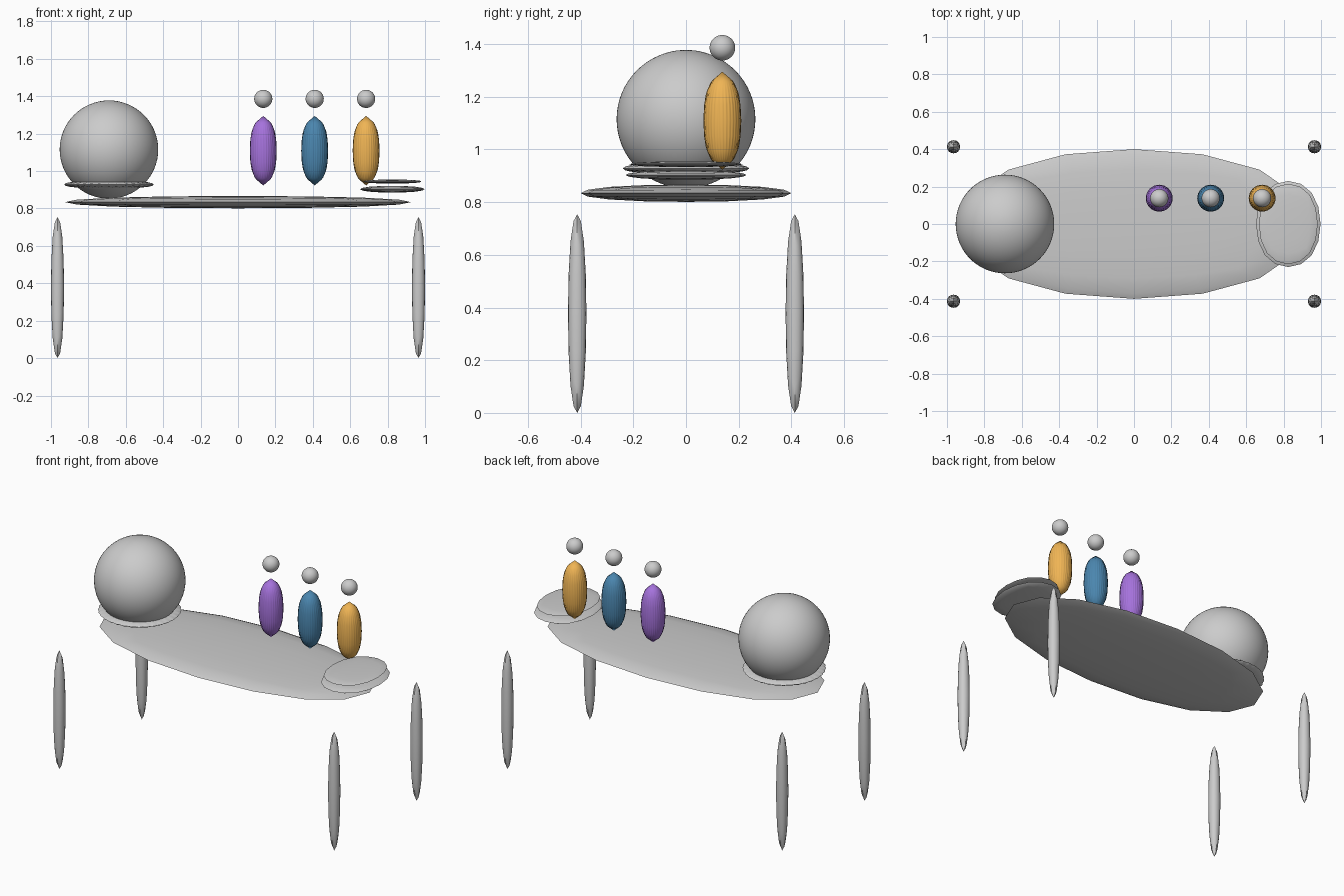
import bpy, math
from mathutils import Vector

if "Cube" in bpy.data.objects:
    bpy.data.objects.remove(bpy.data.objects["Cube"])


def soft(name, kind, centre, size, levels=2, color=None):
    """Subdivided primitive, scaled so its final bounds match centre and size."""
    if kind == "cube":
        bpy.ops.mesh.primitive_cube_add(size=2)
    elif kind == "cylinder":
        bpy.ops.mesh.primitive_cylinder_add(vertices=32, radius=1, depth=2)
    else:
        bpy.ops.mesh.primitive_uv_sphere_add(segments=32, ring_count=16, radius=1)
    ob = bpy.context.object
    ob.name = name
    mod = ob.modifiers.new("Subdivision", "SUBSURF")
    mod.levels = mod.render_levels = levels
    bpy.ops.object.modifier_apply(modifier=mod.name)
    me = ob.data
    half = [max(abs(v.co[i]) for v in me.vertices) for i in range(3)]
    for v in me.vertices:
        v.co = Vector([v.co[i] / half[i] * size[i] / 2 for i in range(3)])
    ob.location = centre
    bpy.ops.object.shade_smooth_by_angle(angle=math.radians(30))
    if color:
        mat = bpy.data.materials.new(name + "_colour")
        mat.diffuse_color = (*color, 1)
        mat.use_nodes = True
        mat.node_tree.nodes["Principled BSDF"].inputs["Base Color"].default_value = mat.diffuse_color
        me.materials.append(mat)
    return ob


# Table top and four legs
soft("table_top", "cube", (0, 0, 0.834), (1.85, 0.80, 0.066))
for sx in (-1, 1):
    for sy in (-1, 1):
        soft("leg", "cube", (sx * 0.965, sy * 0.413, 0.377), (0.07, 0.07, 0.754))

# Large ball and its collar
soft("large_ball", "sphere", (-0.69, 0, 1.115), (0.527, 0.527, 0.527), 1)
soft("ball_collar", "cylinder", (-0.69, 0, 0.928), (0.48, 0.48, 0.046))

# Two stacked plates at the other end
soft("lower_plate", "cube", (0.825, 0, 0.903), (0.345, 0.46, 0.036))
soft("upper_plate", "cube", (0.825, 0, 0.944), (0.315, 0.43, 0.022))

# Three bottles with floating stoppers
colors = {"purple": (0.38, 0.17, 0.72), "blue": (0.07, 0.24, 0.43), "amber": (0.87, 0.46, 0.09)}
for i, (label, col) in enumerate(colors.items()):
    x = 0.135 + 0.275 * i
    soft(label + "_bottle", "cylinder", (x, 0.138, 1.109), (0.144, 0.144, 0.372), 2, col)
    soft(label + "_stopper", "sphere", (x, 0.138, 1.386), (0.097, 0.097, 0.097), 1)
